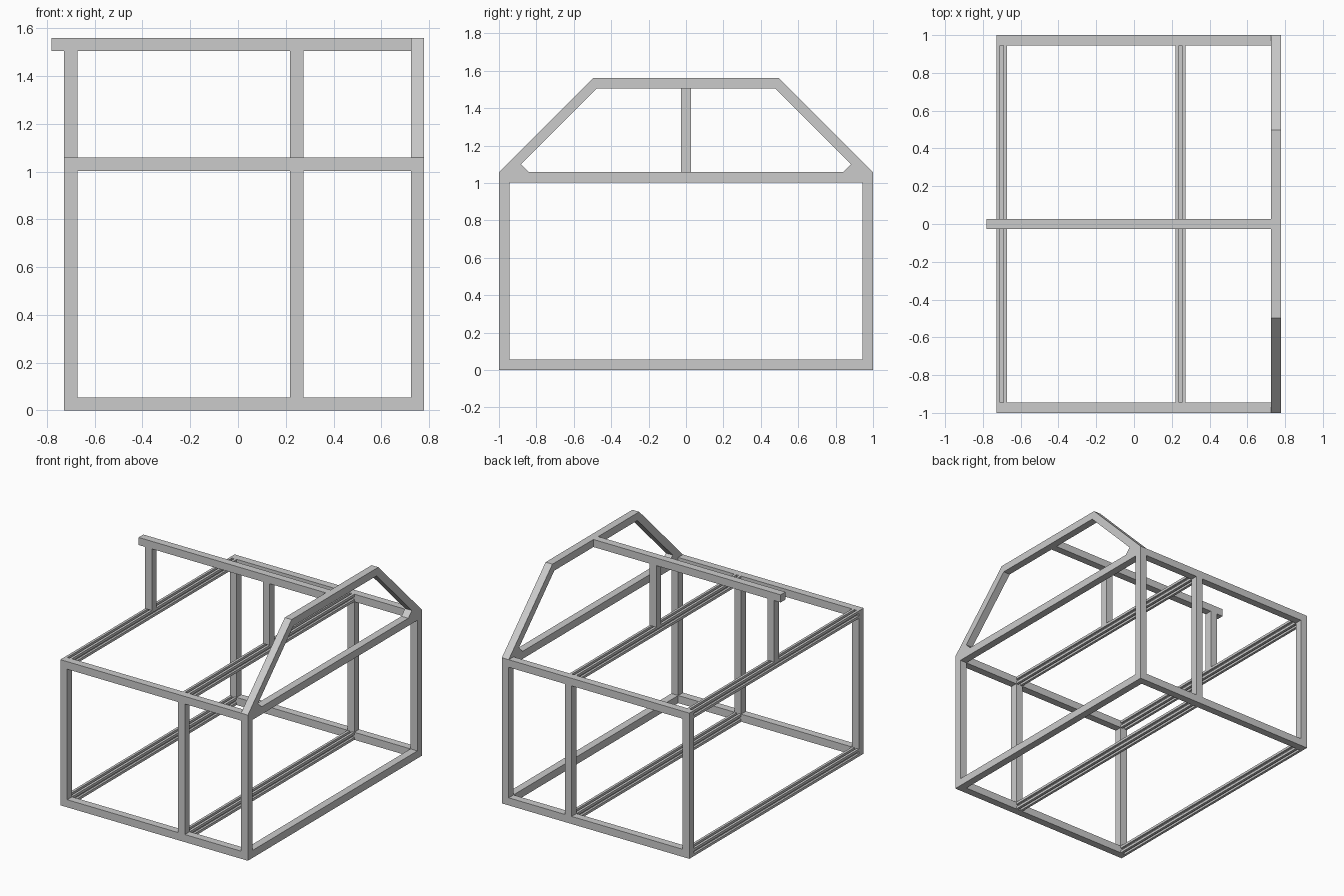
import bpy
import bmesh
from mathutils import Vector

if "Cube" in bpy.data.objects:
    bpy.data.objects.remove(bpy.data.objects["Cube"], do_unlink=True)

# Single grey metal finish
metal = bpy.data.materials.new("plain_grey_metal")
metal.use_nodes = True
GREY = (0.6, 0.6, 0.6, 1.0)
metal.diffuse_color = GREY
metal.node_tree.nodes["Principled BSDF"].inputs["Base Color"].default_value = GREY

# Overall layout
T = 0.055                 # bar thickness
H = T / 2
LEFT, RIGHT = 0.752, -0.70   # bar centre lines along x
MIDDLE = 0.246
EDGE = 1.0 - H            # front and back bar centre line
DECK = 1.058              # top of the lower box
TOP = 1.56                # top of the ridge
X_END = 0.78


def prism(name, points, offset):
    """Extrude a closed outline along an offset vector."""
    bm = bmesh.new()
    face = bm.faces.new([bm.verts.new(p) for p in points])
    ext = bmesh.ops.extrude_face_region(bm, geom=[face])
    moved = [v for v in ext["geom"] if isinstance(v, bmesh.types.BMVert)]
    bmesh.ops.translate(bm, verts=moved, vec=Vector(offset))
    bmesh.ops.recalc_face_normals(bm, faces=bm.faces)
    mesh = bpy.data.meshes.new(name)
    bm.to_mesh(mesh)
    bm.free()
    mesh.materials.append(metal)
    obj = bpy.data.objects.new(name, mesh)
    bpy.context.collection.objects.link(obj)
    return obj


def bar(name, x, y, z):
    """Square bar from three (low, high) ranges."""
    outline = [(x[0], y[0], z[0]), (x[1], y[0], z[0]),
               (x[1], y[1], z[0]), (x[0], y[1], z[0])]
    return prism(name, outline, (0, 0, z[1] - z[0]))


def around(c):
    return (c - H, c + H)


def slotted_rail(name, x, z):
    """Rail along y with a groove in each of its four sides."""
    slot, core = 0.009, 0.012
    quarter = [(H, -H), (H, -slot), (core, -slot), (core, slot), (H, slot)]
    outline = []
    for _ in range(4):
        outline += quarter
        quarter = [(-b, a) for a, b in quarter]
    end = 1.0 - T
    return prism(name, [(x + a, -end, z + b) for a, b in outline],
                 (0, 2 * end, 0))


# Box frame: lower and upper levels
for level, z in (("lower", H), ("upper", DECK - H)):
    for side, y in (("front", -EDGE), ("back", EDGE)):
        bar(f"{level}_{side}_beam", (RIGHT - H, LEFT - H), around(y), around(z))
    bar(f"{level}_left_beam", around(LEFT), (-1, 1), around(z))
    slotted_rail(f"{level}_right_rail", RIGHT, z)
    slotted_rail(f"{level}_middle_rail", MIDDLE, z)

# Uprights on the front and back
for side, y in (("front", -EDGE), ("back", EDGE)):
    for place, x in (("left", LEFT), ("middle", MIDDLE), ("right", RIGHT)):
        bar(f"{side}_{place}_post", around(x), around(y), (T, DECK - T))

# Ridge beam on two short posts
bar("ridge_beam", (-X_END, LEFT - H), (-H, H), (TOP - T, TOP))
for place, x in (("middle", MIDDLE), ("right", RIGHT)):
    bar(f"ridge_{place}_post", around(x), (-H, H), (DECK, TOP - T))

# Gable arch with corner gussets
half = [(0.477, TOP - T), (0.882, 1.099), (0.841, DECK),
        (1.0, DECK), (0.498, TOP)]
arch = half + [(-y, z) for y, z in reversed(half)]
prism("gable_arch", [(LEFT - H, y, z) for y, z in arch], (T, 0, 0))
